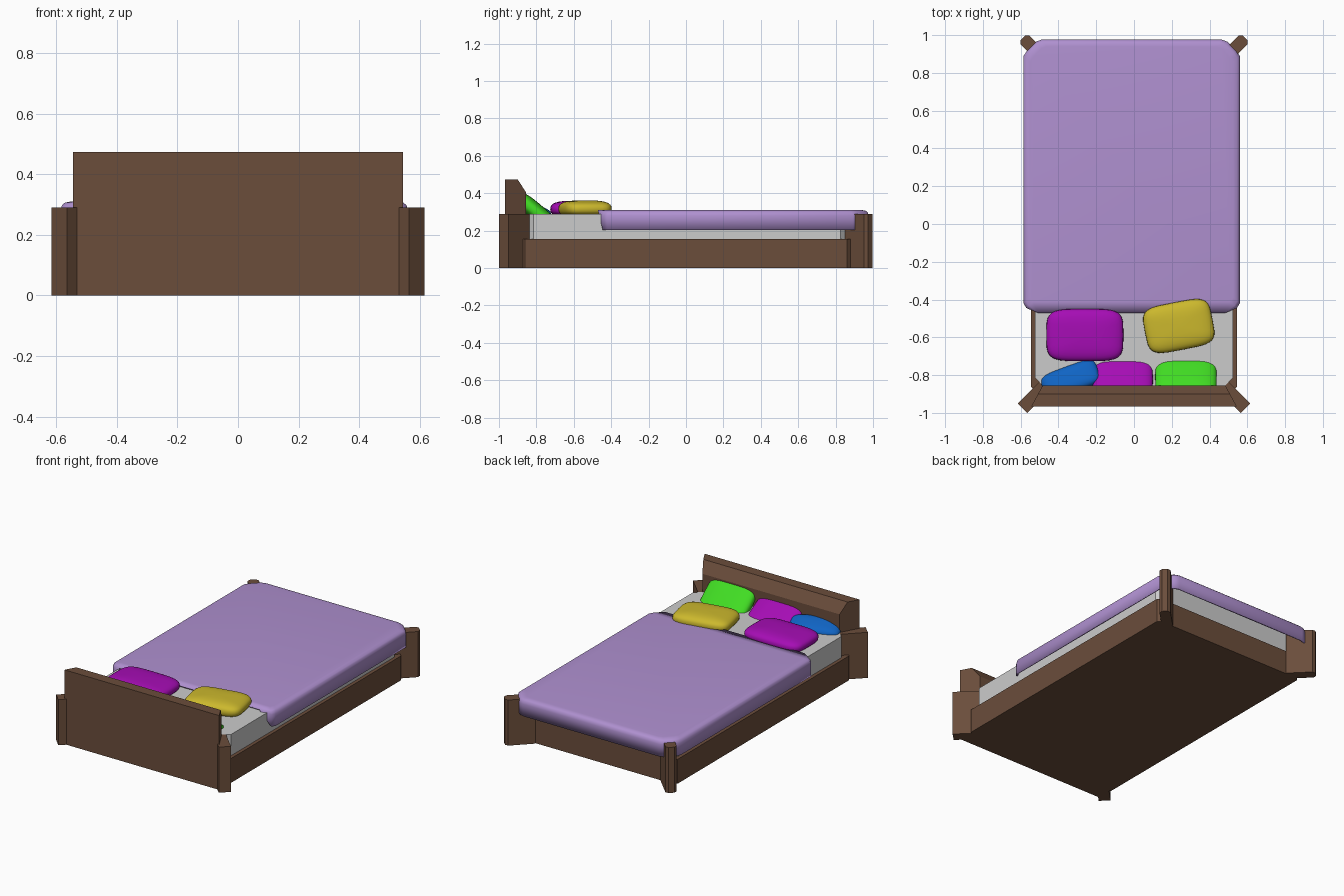
import bpy, bmesh, math
from mathutils import Matrix, Euler

if "Cube" in bpy.data.objects:
    bpy.data.objects.remove(bpy.data.objects["Cube"])


def material(name, rgb):
    m = bpy.data.materials.new(name)
    m.diffuse_color = (*rgb, 1)
    m.use_nodes = True
    m.node_tree.nodes["Principled BSDF"].inputs["Base Color"].default_value = m.diffuse_color
    return m


WOOD = material("brown wood", (0.147, 0.075, 0.044))
WHITE = material("mattress white", (0.6, 0.6, 0.6))
LILAC = material("lilac", (0.43, 0.28, 0.63))
MAGENTA = material("magenta", (0.38, 0.004, 0.46))
YELLOW = material("yellow", (0.60, 0.48, 0.026))
GREEN = material("green", (0.053, 0.72, 0.017))
BLUE = material("blue", (0.005, 0.127, 0.55))


def finish(bm, name, mat, smooth=None):
    me = bpy.data.meshes.new(name)
    bm.to_mesh(me)
    bm.free()
    ob = bpy.data.objects.new(name, me)
    bpy.context.collection.objects.link(ob)
    me.materials.append(mat)
    if smooth:
        bpy.ops.object.select_all(action='DESELECT')
        ob.select_set(True)
        bpy.context.view_layer.objects.active = ob
        bpy.ops.object.shade_smooth_by_angle(angle=math.radians(smooth))
    return ob


def prism(name, outline, z0, z1, mat):
    bm = bmesh.new()
    lo = [bm.verts.new((x, y, z0)) for x, y in outline]
    hi = [bm.verts.new((x, y, z1)) for x, y in outline]
    n = len(outline)
    bm.faces.new(lo)
    bm.faces.new(hi)
    for i in range(n):
        j = (i + 1) % n
        bm.faces.new((lo[i], lo[j], hi[j], hi[i]))
    bmesh.ops.recalc_face_normals(bm, faces=bm.faces)
    return finish(bm, name, mat)


def chamfered(x, y0, y1, c):
    return [(-x + c, y0), (x - c, y0), (x, y0 + c), (x, y1 - c),
            (x - c, y1), (-x + c, y1), (-x, y1 - c), (-x, y0 + c)]


# Bed base and mattress
prism("bed_base", chamfered(0.545, -0.88, 0.88, 0.018), 0, 0.155, WOOD)
prism("mattress", chamfered(0.523, -0.86, 0.87, 0.045), 0.15, 0.29, WHITE)


# Diagonal corner posts: local u runs inwards from the outer tip, v across
def post(name, tip, direction, half, chamfer, length):
    s = math.sqrt(0.5)
    ux, uy = direction[0] * s, direction[1] * s
    local = [(0, -half + chamfer), (0, half - chamfer), (chamfer, half),
             (length, half), (length, -half), (chamfer, -half)]
    if chamfer == 0:
        local = [(0, -half), (0, half), (length, half), (length, -half)]
    pts = [(tip[0] + u * ux - v * uy, tip[1] + u * uy + v * ux) for u, v in local]
    prism(name, pts, 0, 0.29, WOOD)


for side, sx in (("left", -1), ("right", 1)):
    post("head_post_" + side, (sx * 0.59, -0.975), (-sx, 1), 0.0355, 0, 0.165)
    post("foot_post_" + side, (sx * 0.588, 0.986), (-sx, -1), 0.033, 0.016, 0.175)

# Headboard: stepped profile, ends cut at an angle
bm = bmesh.new()
profile = [(-0.967, 0), (-0.967, 0.473), (-0.9, 0.473), (-0.855, 0.405), (-0.855, 0)]
rings = []
for s in (-1, 1):
    rings.append([bm.verts.new((s * (0.545 - 0.55 * (y + 0.967)), y, z)) for y, z in profile])
bm.faces.new(rings[0])
bm.faces.new(rings[1])
for i in range(5):
    j = (i + 1) % 5
    bm.faces.new((rings[0][i], rings[0][j], rings[1][j], rings[1][i]))
bmesh.ops.recalc_face_normals(bm, faces=bm.faces)
finish(bm, "headboard", WOOD)

# Blanket: flat top with rounded edges and hanging sides, open at the head end
outline = [(-0.505, -0.472), (-0.57, -0.445), (-0.585, -0.42), (-0.585, 0.89),
           (-0.565, 0.92), (-0.52, 0.965), (-0.49, 0.976), (0.465, 0.976),
           (0.495, 0.965), (0.54, 0.92), (0.56, 0.89), (0.56, -0.42),
           (0.545, -0.445), (0.48, -0.472)]
bm = bmesh.new()
rings = []
for inset, z in ((0.035, 0.31), (0.014, 0.306), (0.004, 0.297), (0, 0.28), (0, 0.203)):
    ring = []
    for i, (x, y) in enumerate(outline):
        if i in (0, len(outline) - 1):
            ring.append(bm.verts.new((x, y, 0.31)))
        else:
            ring.append(bm.verts.new((-0.0125 + (x + 0.0125) * (1 - inset / 0.57),
                                      0.25 + (y - 0.25) * (1 - inset / 0.725), z)))
    rings.append(ring)
bm.faces.new(rings[0][::-1])
for a, b in zip(rings, rings[1:]):
    for i in range(len(outline) - 1):
        bm.faces.new((a[i], a[i + 1], b[i + 1], b[i]))
bmesh.ops.remove_doubles(bm, verts=bm.verts, dist=0.0005)
bmesh.ops.recalc_face_normals(bm, faces=bm.faces)
if max(bm.faces, key=lambda f: f.calc_area()).normal.z < 0:
    bmesh.ops.reverse_faces(bm, faces=bm.faces)
blanket = finish(bm, "blanket", LILAC, 40)
solid = blanket.modifiers.new("thickness", 'SOLIDIFY')
solid.thickness = 0.01
solid.offset = -1


# Pillows: spheres squared off into cushions
def pillow(name, mat, centre, size, turn=0, tilt=0):
    bm = bmesh.new()
    bmesh.ops.create_uvsphere(bm, u_segments=32, v_segments=16, radius=1)

    def power(v, e):
        return math.copysign(abs(v) ** e, v)

    for v in bm.verts:
        r = min(1, math.hypot(v.co.x, v.co.y))
        a = math.atan2(v.co.y, v.co.x)
        rr = r ** 0.65
        v.co = (size[0] * rr * power(math.cos(a), 0.45),
                size[1] * rr * power(math.sin(a), 0.45),
                size[2] * power(v.co.z, 0.75))
    rot = Euler((math.radians(-tilt), 0, math.radians(turn))).to_matrix().to_4x4()
    bm.transform(Matrix.Translation(centre) @ rot)
    finish(bm, name, mat, 60)


pillow("front_pillow_left", MAGENTA, (-0.26, -0.588, 0.315), (0.204, 0.138, 0.045))
pillow("front_pillow_right", YELLOW, (0.237, -0.54, 0.316), (0.182, 0.127, 0.046), 11)
pillow("back_pillow_right", GREEN, (0.275, -0.81, 0.307), (0.163, 0.13, 0.045), 0, 40)
pillow("back_pillow_middle", MAGENTA, (-0.06, -0.82, 0.302), (0.16, 0.12, 0.042), 0, 30)
pillow("back_pillow_left", BLUE, (-0.335, -0.825, 0.296), (0.155, 0.075, 0.042), 20, 20)
